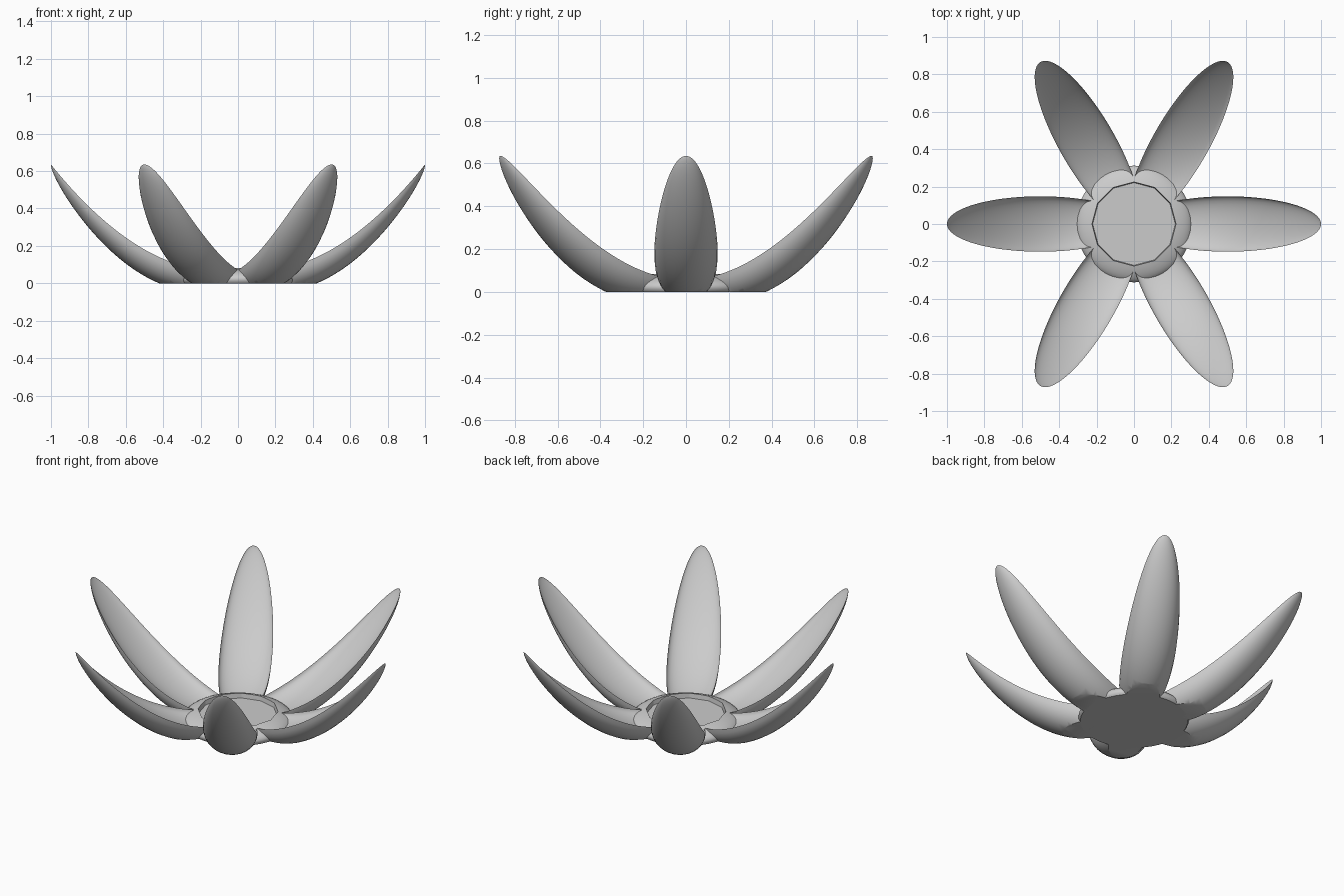
import bpy, bmesh, math
from mathutils import Matrix

cube = bpy.data.objects.get("Cube")
if cube:
    bpy.data.objects.remove(cube, do_unlink=True)

GREY = (0.6, 0.6, 0.6, 1.0)
grey = bpy.data.materials.new("plain_grey")
grey.use_nodes = True
grey.diffuse_color = GREY
grey.node_tree.nodes["Principled BSDF"].inputs["Base Color"].default_value = GREY


def finish(name, bm):
    """Turn a bmesh into a smooth-shaded object."""
    bmesh.ops.recalc_face_normals(bm, faces=bm.faces)
    mesh = bpy.data.meshes.new(name)
    bm.to_mesh(mesh)
    bm.free()
    mesh.materials.append(grey)
    obj = bpy.data.objects.new(name, mesh)
    bpy.context.collection.objects.link(obj)
    return obj


def shade(obj):
    bpy.ops.object.select_all(action="DESELECT")
    obj.select_set(True)
    bpy.context.view_layer.objects.active = obj
    bpy.ops.object.shade_smooth_by_angle(angle=math.radians(35))


def cut_flat(bm):
    """Slice off everything below the ground and close the cut."""
    cut = bmesh.ops.bisect_plane(bm, geom=bm.verts[:] + bm.edges[:] + bm.faces[:],
                                 plane_co=(0, 0, 0), plane_no=(0, 0, -1), clear_outer=True)
    rim = [e for e in bm.edges if e.is_boundary]
    if rim:
        bmesh.ops.holes_fill(bm, edges=rim, sides=0)


# Petals: curved crescent shells, elliptical from above, cut flat underneath
ROWS, ACROSS = 36, 16
HALF_WIDTH, DEPTH, INNER = 0.148, 0.142, 0.42


def petal(name, angle):
    bm = bmesh.new()
    start = math.acos(0.6)
    rings = []
    for i in range(ROWS + 1):
        a = start + (math.pi - start) * i / ROWS
        x, swell = 0.5 - 0.5 * math.cos(a), math.sin(a)
        edge_z = 0.065 - 0.107 * x + 0.677 * x * x
        ring = []
        for j in range(2 * ACROSS):
            b = math.pi * j / ACROSS
            sag = math.sin(b) if j <= ACROSS else -INNER * math.sin(b)
            ring.append(bm.verts.new((x, HALF_WIDTH * swell * math.cos(b),
                                      edge_z - DEPTH * swell * sag)))
        rings.append(ring)
    for lower, upper in zip(rings, rings[1:]):
        for j in range(2 * ACROSS):
            k = (j + 1) % (2 * ACROSS)
            bm.faces.new((lower[j], lower[k], upper[k], upper[j]))
    # root cap, as strips between the outer and inner skins
    root = rings[0]
    for j in range(ACROSS):
        quad = [root[j], root[j + 1], root[-j - 1], root[-j]]
        bm.faces.new(list(dict.fromkeys(quad)))
    bmesh.ops.remove_doubles(bm, verts=bm.verts, dist=1e-5)
    cut_flat(bm)
    bmesh.ops.rotate(bm, verts=bm.verts, matrix=Matrix.Rotation(angle, 3, "Z"))
    shade(finish(name, bm))


for n in range(6):
    petal(f"petal_{n + 1}", math.radians(60 * n))

# Central holder: flattened dome with a twelve-sided recess
bm = bmesh.new()
bmesh.ops.create_uvsphere(bm, u_segments=48, v_segments=32, radius=1)
bmesh.ops.scale(bm, verts=bm.verts, vec=(0.312, 0.312, 0.085))
bmesh.ops.translate(bm, verts=bm.verts, vec=(0, 0, 0.022))
cut_flat(bm)
holder = finish("candle_cup", bm)

bm = bmesh.new()
bmesh.ops.create_cone(bm, cap_ends=True, segments=12, radius1=0.221, radius2=0.235, depth=0.1)
bmesh.ops.translate(bm, verts=bm.verts, vec=(0, 0, 0.104))
cutter = finish("recess_cutter", bm)
cutter.hide_render = True

recess = holder.modifiers.new("recess", "BOOLEAN")
recess.operation = "DIFFERENCE"
recess.solver = "EXACT"
recess.object = cutter
shade(holder)
bpy.ops.object.modifier_apply(modifier="recess")
bpy.data.objects.remove(cutter, do_unlink=True)
shade(holder)
